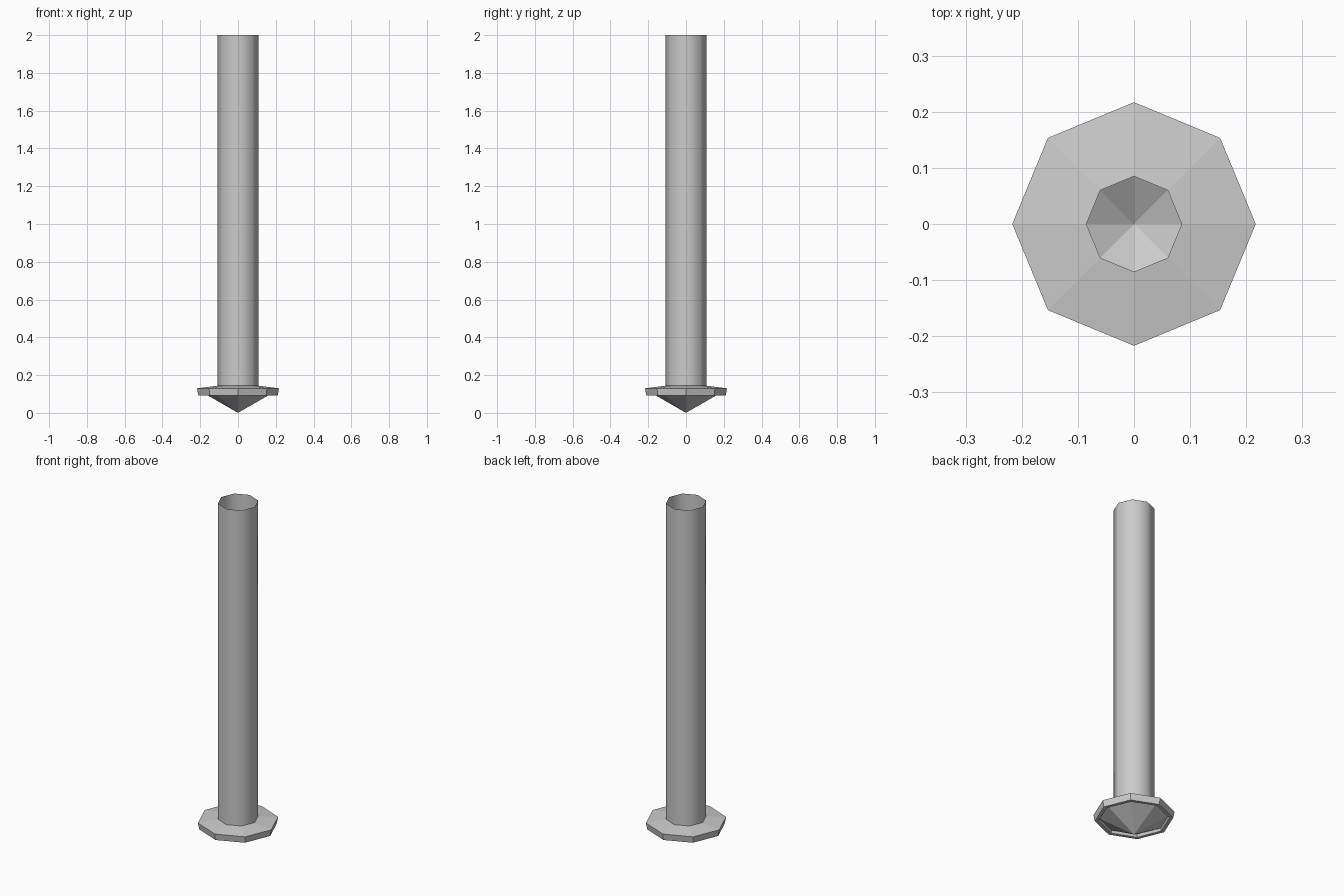
import bpy, bmesh, math

if "Cube" in bpy.data.objects:
    bpy.data.objects.remove(bpy.data.objects["Cube"])

SIDES = 8

def lathe(name, profile, smooth):
    """Revolve (radius, z) points into an eight-sided open surface."""
    bm = bmesh.new()
    rings = []
    for r, z in profile:
        if r == 0:
            rings.append([bm.verts.new((0, 0, z))] * SIDES)
        else:
            rings.append([bm.verts.new((r * math.cos(math.tau * i / SIDES),
                                        r * math.sin(math.tau * i / SIDES), z))
                          for i in range(SIDES)])
    for a, b in zip(rings, rings[1:]):
        for i in range(SIDES):
            j = (i + 1) % SIDES
            quad = list(dict.fromkeys((a[i], a[j], b[j], b[i])))
            face = bm.faces.new(quad)
            face.smooth = smooth
    mesh = bpy.data.meshes.new(name)
    bm.to_mesh(mesh)
    bm.free()
    obj = bpy.data.objects.new(name, mesh)
    bpy.context.collection.objects.link(obj)
    return obj

# open tube
lathe("shaft", [(0.109, 0.14), (0.109, 2.0)], True)

# collar with a hole in the top and a lip underneath
lathe("collar", [(0.185, 0.107), (0.19, 0.092), (0.21, 0.092),
                 (0.217, 0.13), (0.085, 0.147)], False)

# hollow pointed tip
lathe("tip", [(0, 0), (0.185, 0.107)], False)
